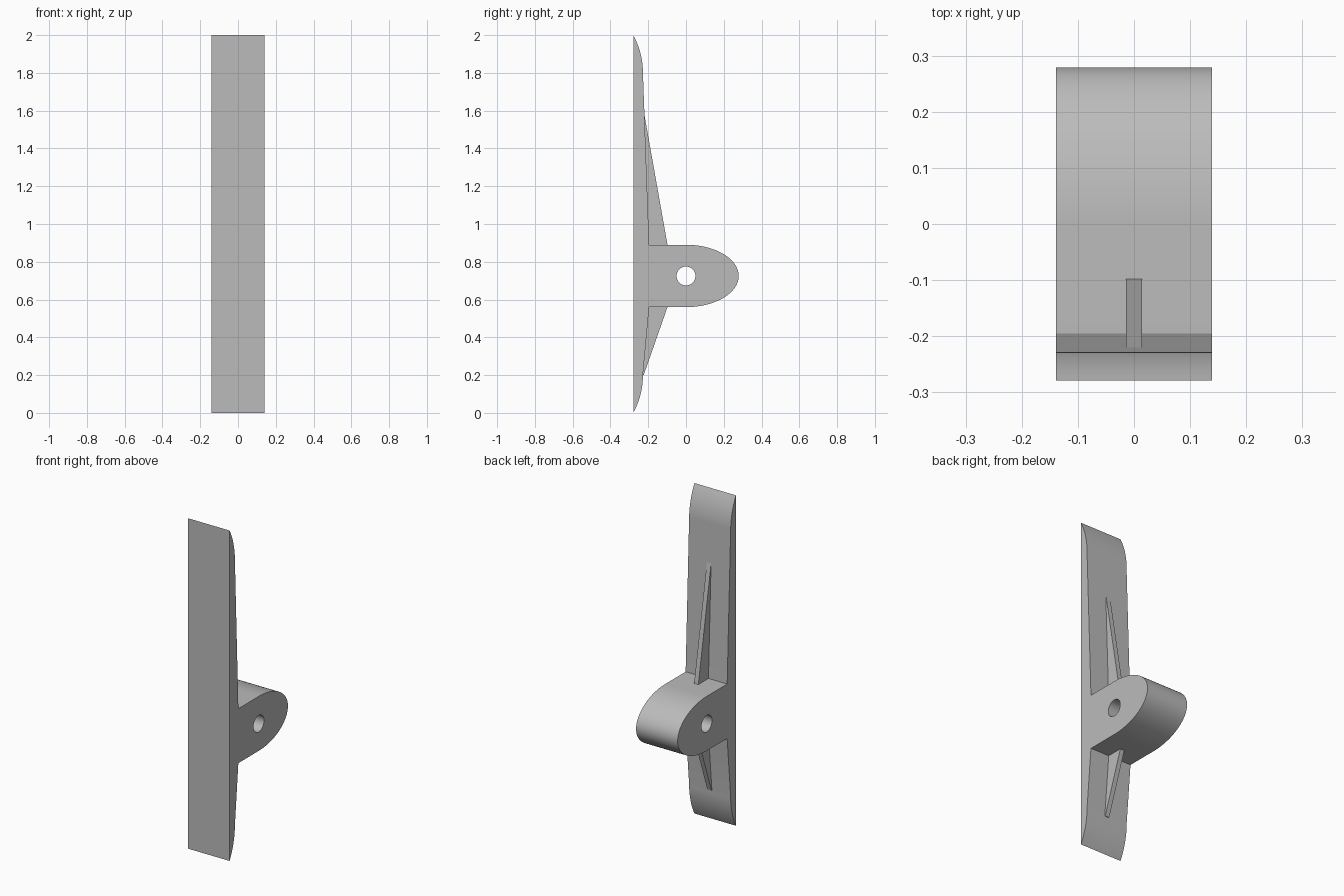
import bpy
import bmesh
import math
from mathutils import Matrix

cube = bpy.data.objects.get("Cube")
if cube:
    bpy.data.objects.remove(cube, do_unlink=True)

HALF_W = 0.139        # half width of bar and boss
RIB_HALF_W = 0.014
BACK, END = -0.279, -0.228     # flat face, and where the tip arc starts
ROOT = -0.195                  # bar surface where it meets the boss
HOLE_Z, BOSS_R, BOSS_L = 0.725, 0.165, 0.279
LOW, HIGH = HOLE_Z - BOSS_R, HOLE_Z + BOSS_R

grey = bpy.data.materials.new("plain grey")
grey.use_nodes = True
grey.diffuse_color = (0.5, 0.5, 0.5, 1)
grey.node_tree.nodes["Principled BSDF"].inputs["Base Color"].default_value = (0.5, 0.5, 0.5, 1)


def extrude_profile(name, points, half):
    """Extrude a closed (y, z) outline symmetrically along x."""
    bm = bmesh.new()
    face = bm.faces.new([bm.verts.new((-half, y, z)) for y, z in points])
    grown = bmesh.ops.extrude_face_region(bm, geom=[face])["geom"]
    moved = [v for v in grown if isinstance(v, bmesh.types.BMVert)]
    bmesh.ops.translate(bm, verts=moved, vec=(2 * half, 0, 0))
    bmesh.ops.recalc_face_normals(bm, faces=bm.faces)
    mesh = bpy.data.meshes.new(name)
    bm.to_mesh(mesh)
    bm.free()
    obj = bpy.data.objects.new(name, mesh)
    bpy.context.collection.objects.link(obj)
    mesh.materials.append(grey)
    return obj


def tip_arc(z_start, z_end, steps=14):
    """Circular arc from the bar surface down to the flat face."""
    run, drop = abs(z_end - z_start), END - BACK
    angle = 2 * math.atan2(drop, run)
    radius = run / math.sin(angle)
    sign = 1 if z_end > z_start else -1
    return [(END - radius * (1 - math.cos(angle * i / steps)),
             z_start + sign * radius * math.sin(angle * i / steps))
            for i in range(steps + 1)]


# Bar with rounded tips and an elliptical boss, as one side outline
boss = [(BOSS_L * math.cos(a), HOLE_Z + BOSS_R * math.sin(a))
        for a in (math.pi * (i / 48 - 0.5) for i in range(49))]
outline = (tip_arc(0.2, 0)[::-1] + [(ROOT, LOW)] + boss
           + [(ROOT, HIGH)] + tip_arc(1.8, 2))
body = extrude_profile("bar_and_boss", outline, HALF_W)

# Pivot hole through the boss
bm = bmesh.new()
bmesh.ops.create_cone(bm, cap_ends=True, segments=48, radius1=0.05, radius2=0.05,
                      depth=1, matrix=Matrix.Translation((0, 0, HOLE_Z))
                      @ Matrix.Rotation(math.pi / 2, 4, 'Y'))
cut_mesh = bpy.data.meshes.new("hole_cutter")
bm.to_mesh(cut_mesh)
bm.free()
cut_mesh.materials.append(grey)
cutter = bpy.data.objects.new("hole_cutter", cut_mesh)
bpy.context.collection.objects.link(cutter)
cutter.hide_render = True
mod = body.modifiers.new("pivot_hole", 'BOOLEAN')
mod.operation = 'DIFFERENCE'
mod.solver = 'EXACT'
mod.object = cutter
bpy.context.view_layer.objects.active = body
body.select_set(True)
bpy.ops.object.modifier_apply(modifier=mod.name)
bpy.data.objects.remove(cutter, do_unlink=True)
bpy.ops.object.shade_smooth_by_angle(angle=math.radians(25))

# Thin tapering ribs bracing the boss, sunk slightly into the body
for name, z_boss, z_tip, sink in (("upper_rib", HIGH, 1.6, -0.02),
                                  ("lower_rib", LOW, 0.2, 0.02)):
    extrude_profile(name, [(-0.25, z_tip), (-0.224, z_tip), (-0.098, z_boss),
                           (-0.098, z_boss + sink), (-0.25, z_boss + sink)], RIB_HALF_W)
